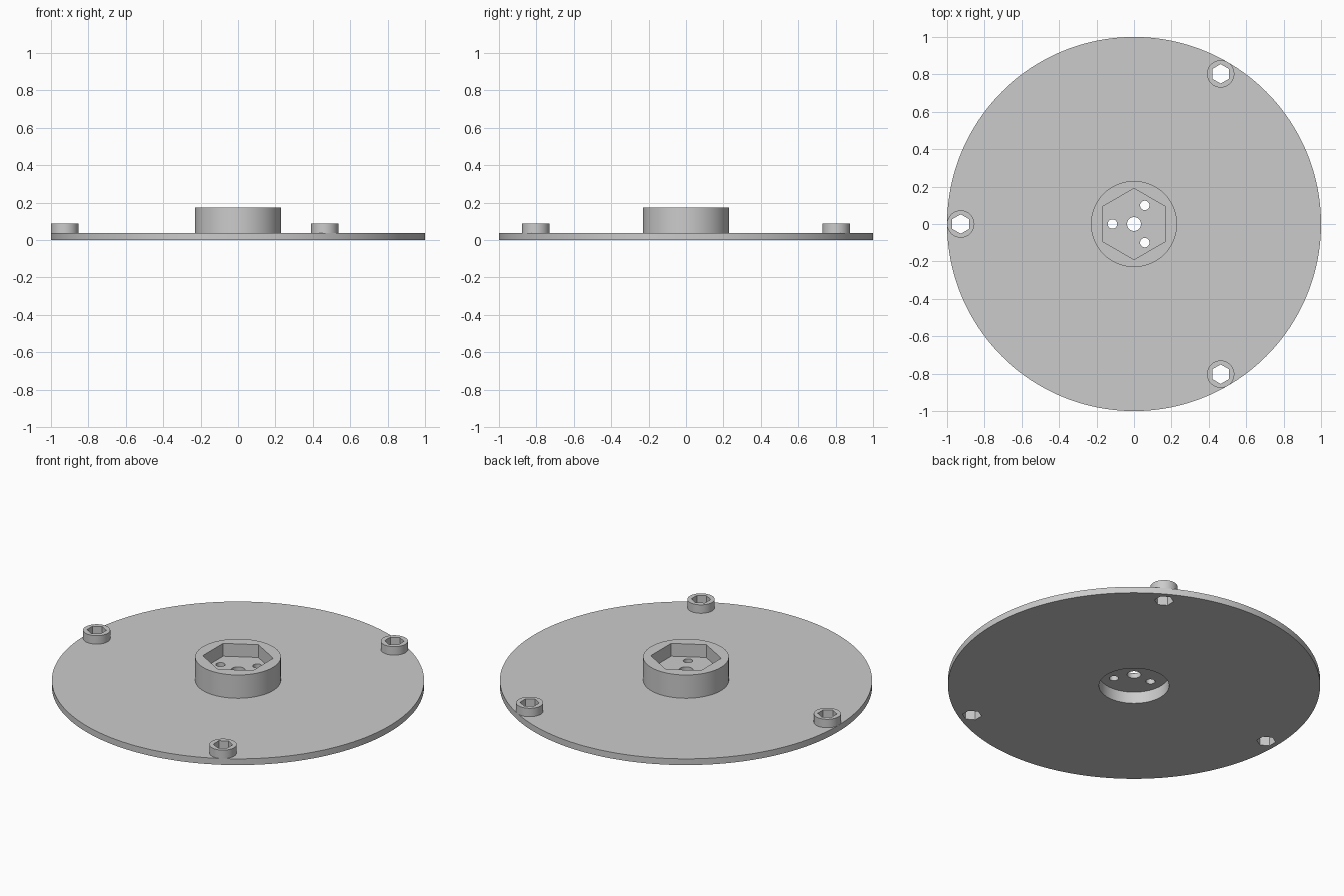
import bpy
import bmesh
from math import cos, sin, pi, radians

cube = bpy.data.objects.get("Cube")
if cube:
    bpy.data.objects.remove(cube, do_unlink=True)

GREY = (0.6, 0.6, 0.6, 1)
grey = bpy.data.materials.new("plain grey")
grey.use_nodes = True
grey.diffuse_color = GREY
grey.node_tree.nodes["Principled BSDF"].inputs["Base Color"].default_value = GREY

PLATE_TOP, HUB_TOP, BOSS_TOP = 0.037, 0.175, 0.087
RECESS_ROOF, SOCKET_FLOOR = 0.069, 0.099
LOW, HIGH = -0.1, 0.3


def prism(name, radius, bottom, top, sides=64, centre=(0, 0)):
    """Upright prism with one corner pointing to +y."""
    bm = bmesh.new()
    ring = [bm.verts.new((centre[0] + radius * cos(pi / 2 + 2 * pi * i / sides),
                          centre[1] + radius * sin(pi / 2 + 2 * pi * i / sides),
                          bottom)) for i in range(sides)]
    base = bm.faces.new(ring)
    cap = bmesh.ops.extrude_face_region(bm, geom=[base], use_keep_orig=True)
    verts = [v for v in cap["geom"] if isinstance(v, bmesh.types.BMVert)]
    bmesh.ops.translate(bm, verts=verts, vec=(0, 0, top - bottom))
    bmesh.ops.recalc_face_normals(bm, faces=bm.faces)
    mesh = bpy.data.meshes.new(name)
    bm.to_mesh(mesh)
    bm.free()
    mesh.materials.append(grey)
    obj = bpy.data.objects.new(name, mesh)
    bpy.context.collection.objects.link(obj)
    return obj


def cut(obj, cutters):
    """Subtract the cutters, then shade the curved walls smooth."""
    bpy.ops.object.select_all(action="DESELECT")
    bpy.context.view_layer.objects.active = obj
    obj.select_set(True)
    for cutter in cutters:
        mod = obj.modifiers.new("hole", "BOOLEAN")
        mod.operation, mod.solver, mod.object = "DIFFERENCE", "EXACT", cutter
        bpy.ops.object.modifier_apply(modifier=mod.name)
    bpy.ops.object.shade_smooth_by_angle(angle=radians(30))


def around(radius):
    """Three evenly spaced points, the first at -x."""
    return [(radius * cos(pi + k * 2 * pi / 3), radius * sin(pi + k * 2 * pi / 3))
            for k in range(3)]


# Cutters
recess = prism("recess_cutter", 0.188, LOW, RECESS_ROOF, 96)
socket = prism("socket_cutter", 0.19, SOCKET_FLOOR, HIGH, 6)
centre_hole = prism("centre_hole_cutter", 0.037, LOW, HIGH, 48)
pin_holes = [prism("pin_hole_cutter", 0.025, LOW, HIGH, 32, p) for p in around(0.115)]
hexes = [prism("hex_cutter", 0.052, LOW, HIGH, 6, p) for p in around(0.927)]

# Round base plate, open under the hub and at the bosses
cut(prism("base_plate", 1, 0, PLATE_TOP, 192), [recess] + hexes)

# Hub with a hexagonal socket above and a round recess below
cut(prism("hub", 0.23, PLATE_TOP, HUB_TOP, 96),
    [recess, socket, centre_hole] + pin_holes)

# Rim bosses with hexagonal through holes
for number, (place, hexagon) in enumerate(zip(around(0.927), hexes), 1):
    cut(prism(f"rim_boss_{number}", 0.073, PLATE_TOP, BOSS_TOP, 64, place), [hexagon])

for cutter in [recess, socket, centre_hole] + pin_holes + hexes:
    bpy.data.objects.remove(cutter, do_unlink=True)
